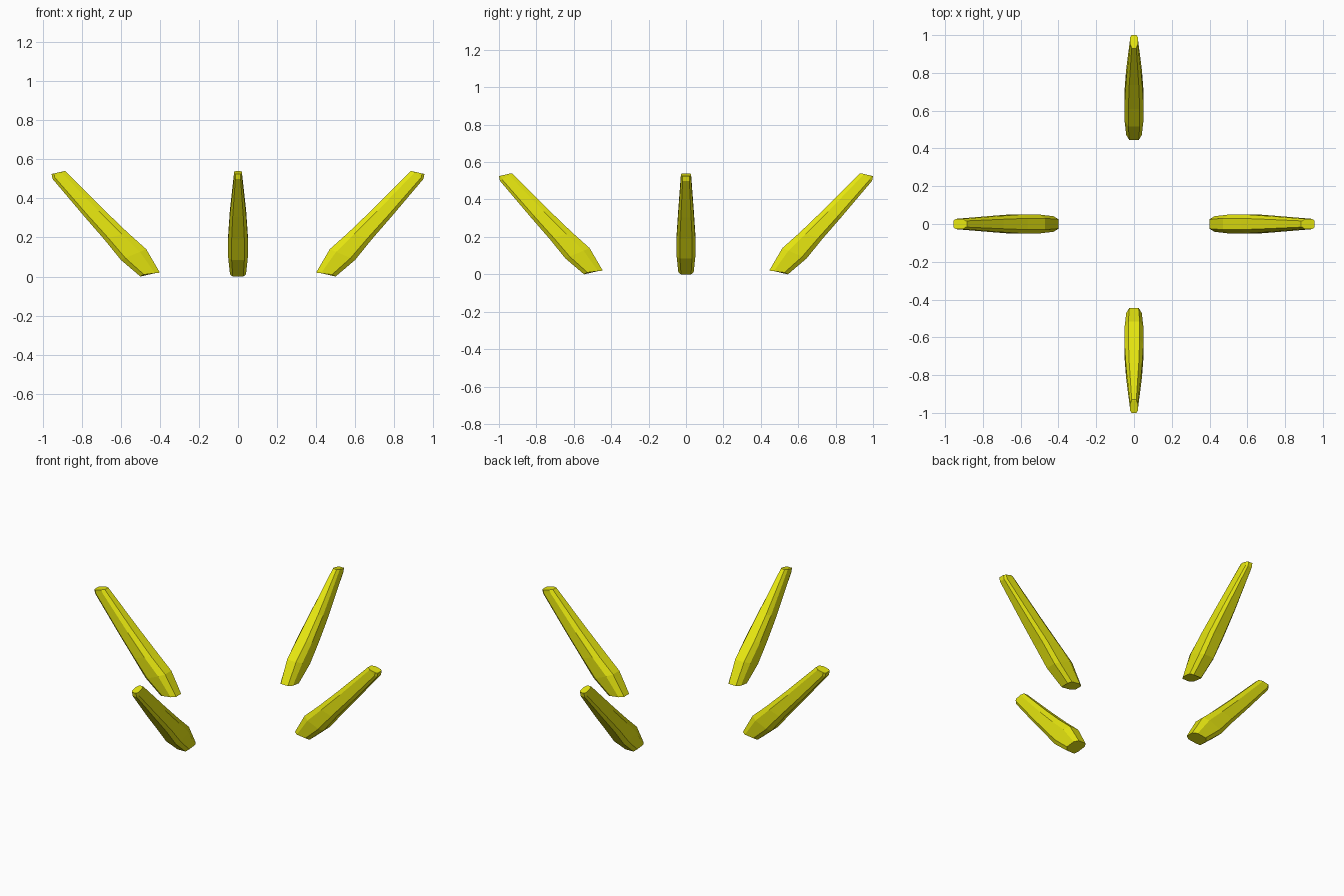
import bpy, bmesh, math
from mathutils import Matrix

if "Cube" in bpy.data.objects:
    bpy.data.objects.remove(bpy.data.objects["Cube"])

yellow = bpy.data.materials.new("yellow")
yellow.diffuse_color = (0.8, 0.8, 0.005, 1)
yellow.use_nodes = True
yellow.node_tree.nodes["Principled BSDF"].inputs["Base Color"].default_value = yellow.diffuse_color

# Side profile stations: inner edge (r, z), outer edge (r, z), half width
STATIONS = [
    ((0.40, 0.02), (0.50, 0.008), 0.041),
    ((0.47, 0.14), (0.60, 0.085), 0.050),
    ((0.565, 0.225), (0.685, 0.19), 0.050),
    ((0.69, 0.345), (0.785, 0.305), 0.042),
    ((0.885, 0.54), (0.95, 0.50), 0.024),
]
# Chamfered cross-section: (fraction of half width, fraction inner to outer)
SECTION = [(-0.6, 0), (0.6, 0), (1, 0.25), (1, 0.82),
           (0.65, 1), (-0.65, 1), (-1, 0.82), (-1, 0.25)]


def claw(name, angle, shift, tip_scale):
    bm = bmesh.new()
    rings = []
    for i, (a, b, w) in enumerate(STATIONS):
        if i == len(STATIONS) - 1:
            w *= tip_scale
        rings.append([bm.verts.new((a[0] + (b[0] - a[0]) * t + shift, u * w,
                                    a[1] + (b[1] - a[1]) * t)) for u, t in SECTION])
    n = len(SECTION)
    for r, s in zip(rings, rings[1:]):
        for k in range(n):
            bm.faces.new((r[k], r[(k + 1) % n], s[(k + 1) % n], s[k]))
    bm.faces.new(rings[0])
    # Tip: blunt end rising to a short outward ledge
    tip = bm.faces.new(rings[-1])
    out = bmesh.ops.extrude_face_region(bm, geom=[tip])
    bmesh.ops.delete(bm, geom=[tip], context='FACES_ONLY')
    for v in [g for g in out["geom"] if isinstance(g, bmesh.types.BMVert)]:
        v.co.x += 0.005
        v.co.z += 0.025 * (0.54 - v.co.z) / 0.04
    bmesh.ops.remove_doubles(bm, verts=bm.verts, dist=0.0001)
    bmesh.ops.transform(bm, matrix=Matrix.Rotation(angle, 4, 'Z'), verts=bm.verts)
    bmesh.ops.translate(bm, vec=(0, 0, -0.008), verts=[v for v in bm.verts if v.co.z < 0.01])
    bmesh.ops.recalc_face_normals(bm, faces=bm.faces)
    me = bpy.data.meshes.new(name)
    bm.to_mesh(me)
    bm.free()
    me.materials.append(yellow)
    bpy.context.collection.objects.link(bpy.data.objects.new(name, me))


# Four claws around the centre; the front and back pair sit further out
claw("right_claw", 0, 0, 1.15)
claw("back_claw", math.pi / 2, 0.045, 0.85)
claw("left_claw", math.pi, 0, 1.15)
claw("front_claw", -math.pi / 2, 0.045, 0.85)
